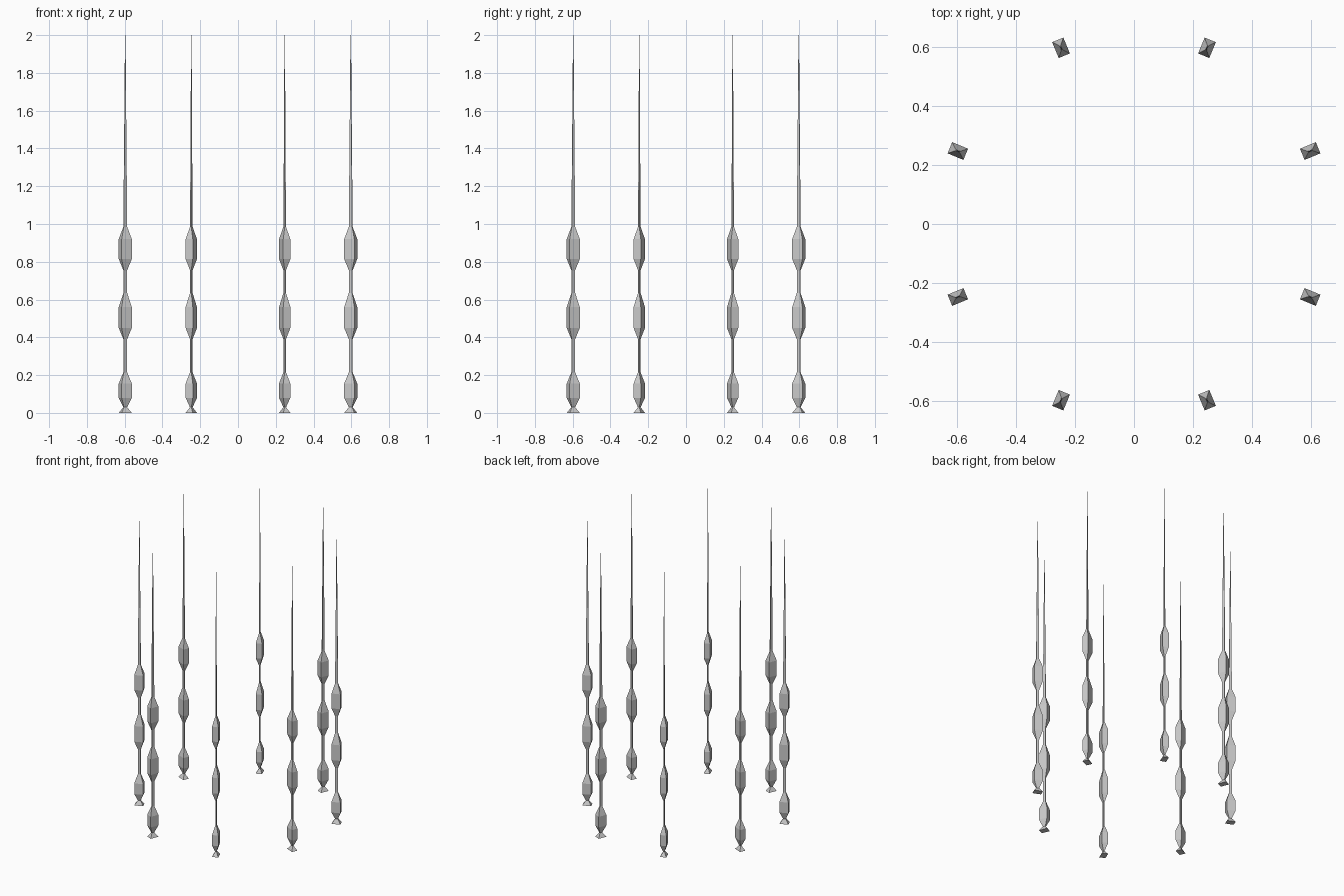
import bpy, bmesh, math

if "Cube" in bpy.data.objects:
    bpy.data.objects.remove(bpy.data.objects["Cube"])

# profile rows: height, radial width, tangential width
PROFILE = [
    (0.00, 0.058, 0.041), (0.03, 0.018, 0.008),
    (0.08, 0.058, 0.041), (0.155, 0.058, 0.041), (0.215, 0.019, 0.007),
    (0.39, 0.019, 0.007), (0.45, 0.058, 0.041), (0.56, 0.058, 0.041), (0.635, 0.019, 0.007),
    (0.755, 0.019, 0.007), (0.815, 0.058, 0.041), (0.92, 0.058, 0.041), (0.985, 0.019, 0.007),
    (1.27, 0.0145, 0.0055), (1.53, 0.010, 0.004), (1.79, 0.006, 0.003), (2.00, 0.002, 0.002),
]


def make_post_mesh():
    # rectangular loops skinned into one faceted post
    bm = bmesh.new()
    rings = []
    for z, w, d in PROFILE:
        rings.append([bm.verts.new((sx * w / 2, sy * d / 2, z))
                      for sx, sy in ((-1, -1), (1, -1), (1, 1), (-1, 1))])
    for a, b in zip(rings, rings[1:]):
        for i in range(4):
            j = (i + 1) % 4
            bm.faces.new((a[i], a[j], b[j], b[i]))
    bm.faces.new(rings[0][::-1])
    bm.faces.new(rings[-1])
    mesh = bpy.data.meshes.new("post")
    bm.to_mesh(mesh)
    bm.free()
    return mesh


# ring of eight posts
post = make_post_mesh()
RADIUS = 0.646
for k in range(8):
    ang = math.radians(22.5 + 45 * k)
    ob = bpy.data.objects.new(f"post_{k + 1}", post)
    ob.location = (RADIUS * math.cos(ang), RADIUS * math.sin(ang), 0)
    ob.rotation_euler.z = ang
    bpy.context.collection.objects.link(ob)
